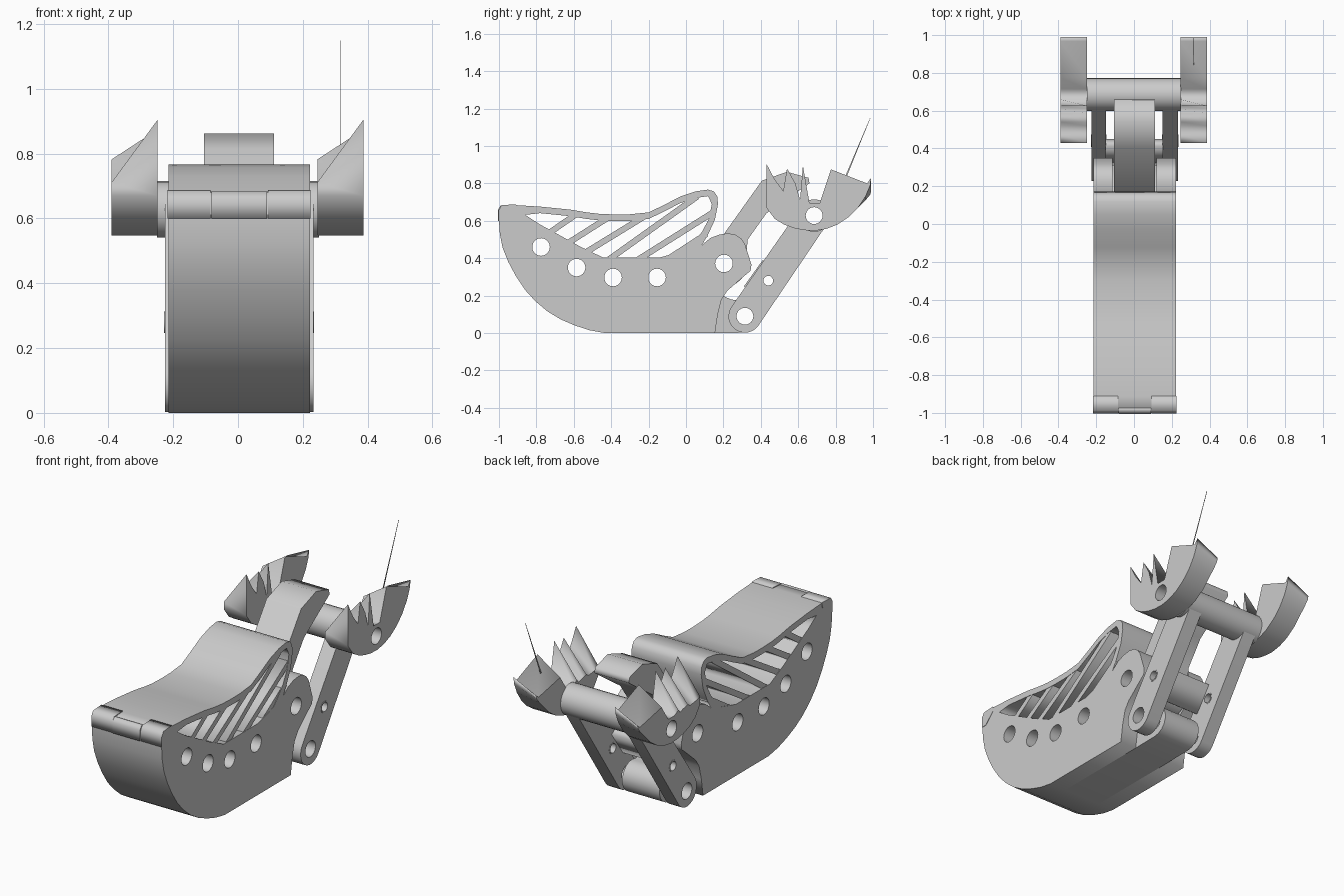
import bpy, math

if "Cube" in bpy.data.objects:
    bpy.data.objects.remove(bpy.data.objects["Cube"])

grey = bpy.data.materials.new("plain grey")
grey.diffuse_color = (0.6, 0.6, 0.6, 1)
grey.use_nodes = True
grey.node_tree.nodes["Principled BSDF"].inputs["Base Color"].default_value = grey.diffuse_color


def circle(y, z, r, n=24, a0=0, a1=360):
    full = abs(a1 - a0) == 360
    steps = n if full else n + 1
    return [(y + r * math.cos(math.radians(a0 + (a1 - a0) * i / n)),
             z + r * math.sin(math.radians(a0 + (a1 - a0) * i / n))) for i in range(steps)]


def plate(name, x0, x1, *loops):
    """Extrude a side-view outline (first loop) with holes (other loops) from x0 to x1."""
    cu = bpy.data.curves.new(name, 'CURVE')
    cu.dimensions, cu.fill_mode, cu.extrude = '2D', 'BOTH', (x1 - x0) / 2
    for loop in loops:
        s = cu.splines.new('POLY')
        s.points.add(len(loop) - 1)
        for p, (y, z) in zip(s.points, loop):
            p.co = (y, z, 0, 1)
        s.use_cyclic_u = True
    tmp = bpy.data.objects.new(name + "_tmp", cu)
    bpy.context.collection.objects.link(tmp)
    dg = bpy.context.evaluated_depsgraph_get()
    me = bpy.data.meshes.new_from_object(tmp.evaluated_get(dg))
    bpy.data.objects.remove(tmp)
    for v in me.vertices:
        y, z, x = v.co
        v.co = (x + (x0 + x1) / 2, y, z)
    me.materials.clear()
    me.materials.append(grey)
    ob = bpy.data.objects.new(name, me)
    bpy.context.collection.objects.link(ob)
    return ob


def bar(a, b, w):
    """Rectangle outline along the line a-b with width w."""
    dy, dz = b[0] - a[0], b[1] - a[1]
    k = w / 2 / math.hypot(dy, dz)
    ny, nz = -dz * k, dy * k
    return [(a[0] + ny, a[1] + nz), (a[0] - ny, a[1] - nz),
            (b[0] - ny, b[1] - nz), (b[0] + ny, b[1] + nz)]


LUG, PIVOT, AXLE = (.203, .372), (.315, .09), (.685, .628)

# body outline pieces: belly, wavy top strip, rear lug
belly = [(.155, 0), (-.433, 0), (-.515, .015), (-.593, .04), (-.67, .073), (-.74, .115),
         (-.805, .17), (-.86, .23), (-.91, .305), (-.95, .38), (-.98, .455), (-.995, .527),
         (-1, .6), (-1, .655), (-.985, .68)]
wave = [(-.914, .684), (-.78, .676), (-.62, .66), (-.53, .645), (-.46, .637), (-.38, .634),
        (-.3, .635), (-.2, .645), (-.123, .682), (-.03, .73), (.05, .757), (.118, .767)]
tail = [(.15, .757), (.167, .73), (.171, .69), (.155, .607), (.118, .527), (.085, .47)]
lug = [(.13, .508), (.18, .527), (.225, .533), (.265, .526), (.295, .505), (.315, .475),
       (.35, .366), (.345, .333), (.3, .295), (.26, .26), (.22, .225), (.19, .18), (.17, .1)]
void = ([(y, z - .035) for y, z in wave[1:]] +
        [(.138, .69), (.122, .61), (.085, .54), (.04, .485), (0, .442), (-.14, .404),
         (-.444, .404), (-.567, .463), (-.67, .52), (-.78, .58), (-.86, .632)])
bolts = [circle(y, z, .047) for y, z in ((-.775, .46), (-.585, .35), (-.39, .297), (-.155, .297))]
lug_hole = circle(*LUG, .047)

for side, x0, x1 in (("left", -.215, -.115), ("right", .118, .222)):
    plate("body_cheek_" + side, x0, x1, belly + wave + tail + lug, void, lug_hole, *bolts)

# body core with a tongue carrying the lower pivot
tongue = [(.05, .42), (.05, .25), (.16, .215), (.24, .18)] + circle(*PIVOT, .088, 10, 110, -90)
plate("body_core", -.115, .118, belly + wave + tail + tongue, void, circle(*PIVOT, .045), *bolts)

# slanted struts in the open window
struts = [((-.725, .54), (-.58, .64)), ((-.625, .485), (-.42, .615)), ((-.53, .435), (-.22, .625)),
          ((-.41, .395), (.06, .73)), ((-.26, .39), (.145, .645)), ((-.09, .4), (.11, .53))]
for i, (a, b) in enumerate(struts):
    plate(f"strut_{i + 1}", -.213, .22, bar(a, b, .032))

# hinge knuckles at the front lip
knuckle = [(-1.002, .6), (-1.002, .656), (-.986, .684), (-.91, .688), (-.91, .66), (-.97, .6)]
plate("front_clip", -.082, .09, [(-1.006, .6), (-1.006, .66), (-.99, .683), (-.97, .68), (-.97, .6)])
for side, x0, x1 in (("left", -.217, -.085), ("right", .093, .224)):
    plate("front_knuckle_" + side, x0, x1, knuckle)

# centre arm rising from the lug
arm = (circle(*LUG, .125, 12, 150, 330) +
       [(.33, .5), (.43, .64), (.66, .8), (.655, .83), (.54, .862), (.406, .815), (.203, .53)])
plate("centre_arm", -.105, .111, arm, lug_hole)

# rear link frame: two side plates, web and bushing
ang = math.degrees(math.atan2(AXLE[1] - PIVOT[1], AXLE[0] - PIVOT[0]))
link = (circle(*PIVOT, .088, 12, ang + 90, ang + 270) + circle(*AXLE, .083, 12, ang - 90, ang + 90))
for side, x0, x1 in (("left", -.226, -.147), ("right", .15, .233)):
    plate("link_plate_" + side, x0, x1, link, circle(*PIVOT, .045),
          circle(*AXLE, .045), circle(.44, .28, .033, 16))
    plate("link_bushing_" + side, x0 - .002, x1 + .002,
          circle(.44, .28, .033, 16), circle(.44, .28, .026, 16))
plate("link_web", -.15, .153, bar((.33, .235), (.43, .375), .05))
plate("axle_barrel", -.25, .25, circle(*AXLE, .087), circle(*AXLE, .045))

# broken half wheels with jagged upper edge, lower on their left faces
rim = [(.43, .905), (.43, .67), (.475, .61), (.525, .58), (.58, .56), (.635, .55), (.69, .547),
       (.75, .557), (.81, .58), (.87, .62), (.92, .67), (.96, .73), (.985, .79), (.99, .83),
       (.968, .8), (.775, .875), (.715, .695), (.66, .695), (.625, .895), (.61, .71),
       (.585, .8), (.54, .88), (.52, .76), (.475, .82)]
for side, x0, x1 in (("left", -.39, -.248), ("right", .245, .387)):
    wheel = plate("half_wheel_" + side, x0, x1, rim, circle(*AXLE, .045))
    for v in wheel.data.vertices:
        if v.co.x < (x0 + x1) / 2 and v.co.z > .69:
            v.co.z = .69 + (v.co.z - .69) * (.1 if v.co.y < .66 else .5)

# thin sliver standing on the right wheel
plate("sliver", .315, .317, [(.835, .8), (.845, .8), (.986, 1.15), (.984, 1.15)])
